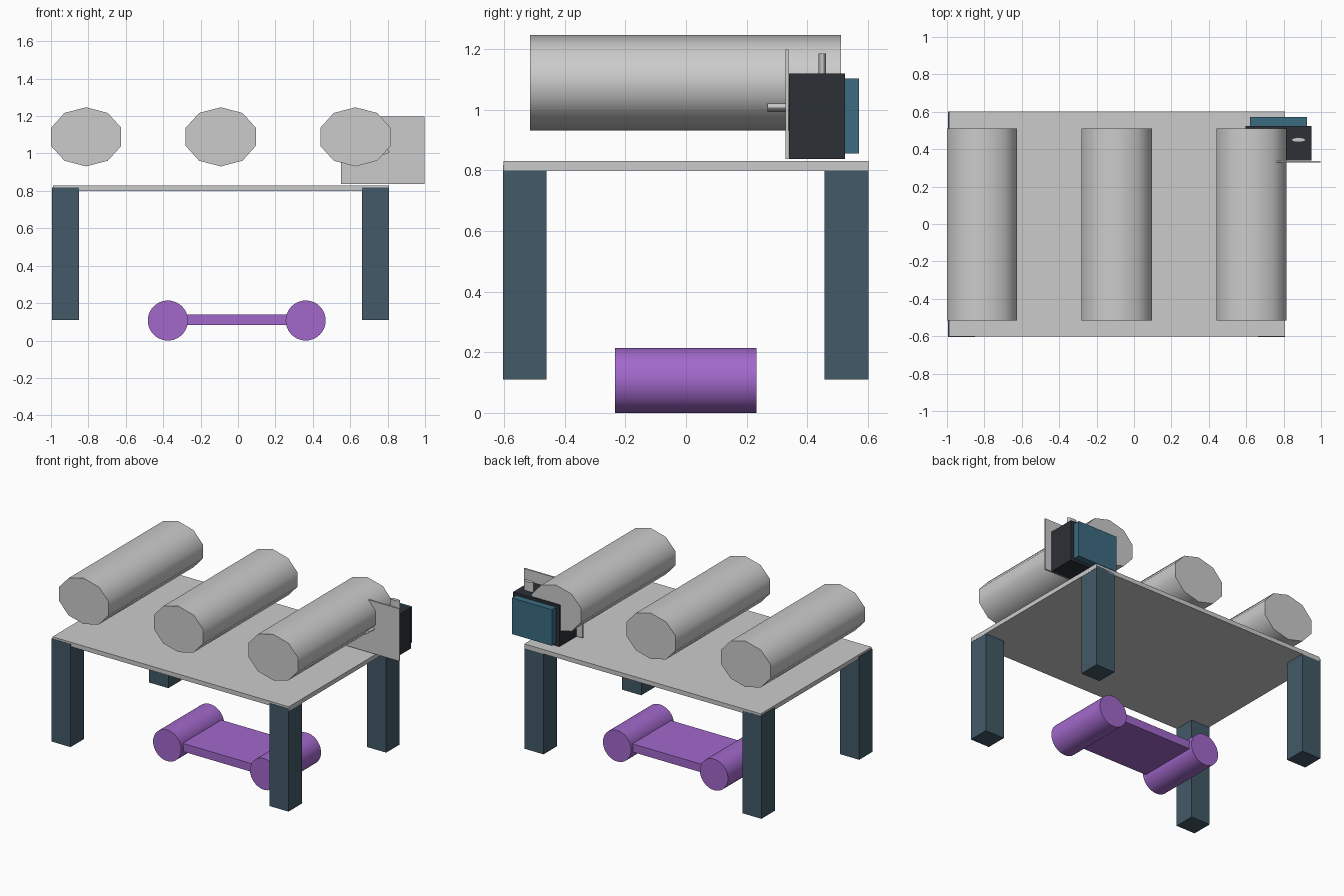
import bpy
from math import pi, radians

if "Cube" in bpy.data.objects:
    bpy.data.objects.remove(bpy.data.objects["Cube"])


def material(name, rgb):
    m = bpy.data.materials.new(name)
    m.diffuse_color = (*rgb, 1)
    m.use_nodes = True
    m.node_tree.nodes["Principled BSDF"].inputs["Base Color"].default_value = m.diffuse_color
    return m


SLATE = material("slate", (0.055, 0.10, 0.135))
PURPLE = material("purple", (0.36, 0.14, 0.60))
DARK = material("dark", (0.025, 0.03, 0.037))
TEAL = material("teal", (0.045, 0.15, 0.22))


def box(name, x, y, z, mat=None):
    """Box given by (min, max) ranges."""
    bpy.ops.mesh.primitive_cube_add(size=1, location=[sum(r) / 2 for r in (x, y, z)])
    ob = bpy.context.object
    ob.name = name
    ob.scale = [r[1] - r[0] for r in (x, y, z)]
    bpy.ops.object.transform_apply(location=False, rotation=False, scale=True)
    if mat:
        ob.data.materials.append(mat)
    return ob


def rod(name, centre, rx, ry, length, sides, along_y=True, mat=None):
    """Elliptical cylinder, lying along y or standing along z."""
    bpy.ops.mesh.primitive_cylinder_add(vertices=sides, radius=1, depth=length, location=centre)
    ob = bpy.context.object
    ob.name = name
    ob.scale = (rx, ry, 1)
    if along_y:
        ob.rotation_euler.x = pi / 2
    bpy.ops.object.transform_apply(location=False, rotation=True, scale=True)
    bpy.ops.object.shade_smooth_by_angle(angle=radians(50))
    if mat:
        ob.data.materials.append(mat)
    return ob


# Table
box("table_top", (-0.99, 0.808), (-0.602, 0.602), (0.80, 0.83))
for side, x in (("left", (-0.995, -0.85)), ("right", (0.662, 0.807))):
    for end, y in (("front", (-0.604, -0.46)), ("back", (0.457, 0.602))):
        box(f"{end}_{side}_leg", x, y, (0.11, 0.817), SLATE)

# Ten-sided rollers floating above the table
for i, x in enumerate((-0.812, -0.092, 0.628)):
    rod(f"roller_{i + 1}", (x, -0.002, 1.089), 0.197, 0.158, 1.026, 10)

# Pedal unit under the table
for side, x in (("left", -0.375), ("right", 0.362)):
    rod(f"lower_{side}_roller", (x, -0.001, 0.107), 0.107, 0.107, 0.466, 48, mat=PURPLE)
box("lower_bridge", (-0.33, 0.32), (-0.21, 0.21), (0.084, 0.14), PURPLE)

# Control box on the back right corner
box("control_plate", (0.55, 0.997), (0.328, 0.338), (0.838, 1.198))
box("control_body", (0.595, 0.948), (0.34, 0.525), (0.838, 1.12), DARK)
box("control_back_panel", (0.62, 0.924), (0.52, 0.571), (0.855, 1.103), TEAL)
rod("top_knob", (0.88, 0.45, 1.145), 0.037, 0.0125, 0.08, 32, along_y=False)
rod("front_knob", (0.772, 0.303, 1.01), 0.037, 0.0155, 0.07, 32)
